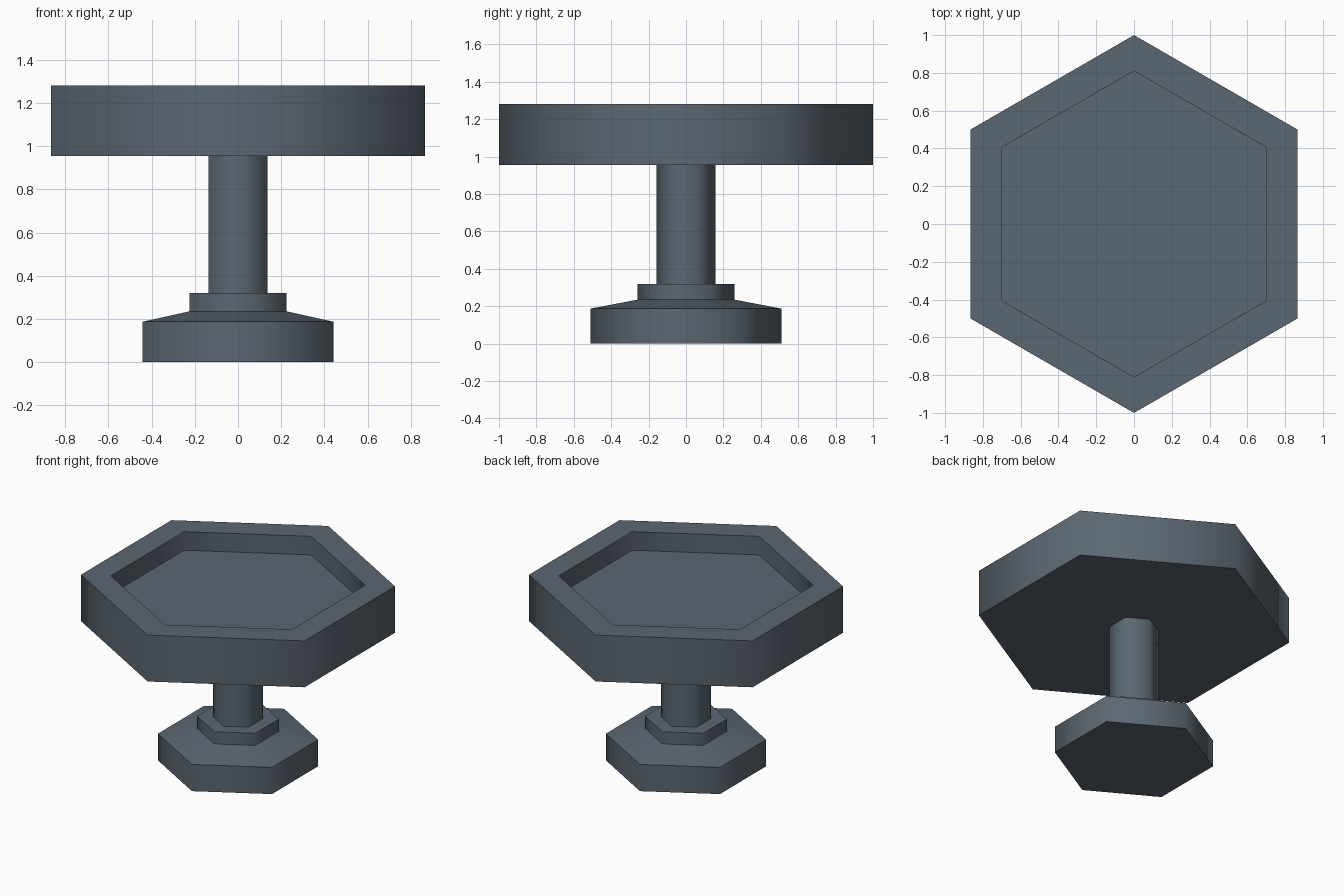
import bpy, bmesh, math

if "Cube" in bpy.data.objects:
    bpy.data.objects.remove(bpy.data.objects["Cube"])

stone = bpy.data.materials.new("slate_stone")
stone.diffuse_color = (0.105, 0.135, 0.165, 1.0)
stone.use_nodes = True
stone.node_tree.nodes["Principled BSDF"].inputs["Base Color"].default_value = stone.diffuse_color

SIDES = 6


def hex_lathe(name, profile, cap_start=False, cap_end=False):
    """Sweep a (radius, z) profile round six corners, one corner on +y."""
    bm = bmesh.new()
    rings = []
    for r, z in profile:
        angles = [math.pi / 2 + i * math.tau / SIDES for i in range(SIDES)]
        rings.append([bm.verts.new((r * math.cos(a), r * math.sin(a), z)) for a in angles])
    for low, high in zip(rings, rings[1:]):
        for i in range(SIDES):
            j = (i + 1) % SIDES
            bm.faces.new((low[i], low[j], high[j], high[i]))
    if cap_start:
        bm.faces.new(rings[0][::-1])
    if cap_end:
        bm.faces.new(rings[-1])
    mesh = bpy.data.meshes.new(name)
    bm.to_mesh(mesh)
    bm.free()
    mesh.materials.append(stone)
    obj = bpy.data.objects.new(name, mesh)
    bpy.context.collection.objects.link(obj)
    # the sides blend round the corners, the rims stay sharp
    bpy.ops.object.select_all(action='DESELECT')
    obj.select_set(True)
    bpy.context.view_layer.objects.active = obj
    bpy.ops.object.shade_smooth_by_angle(angle=math.radians(65))
    return obj


# Foot with sloped top
hex_lathe("foot", [(0.51, 0), (0.51, 0.187), (0.26, 0.235)], cap_start=True)
# Collar round the bottom of the stem
hex_lathe("collar", [(0.26, 0.235), (0.26, 0.32), (0.158, 0.32)])
# Stem
hex_lathe("stem", [(0.158, 0.32), (0.158, 0.955)])
# Basin with recessed floor
hex_lathe("basin", [(0.158, 0.955), (1.0, 0.955), (1.0, 1.28),
                    (0.81, 1.28), (0.81, 1.15)], cap_end=True)
